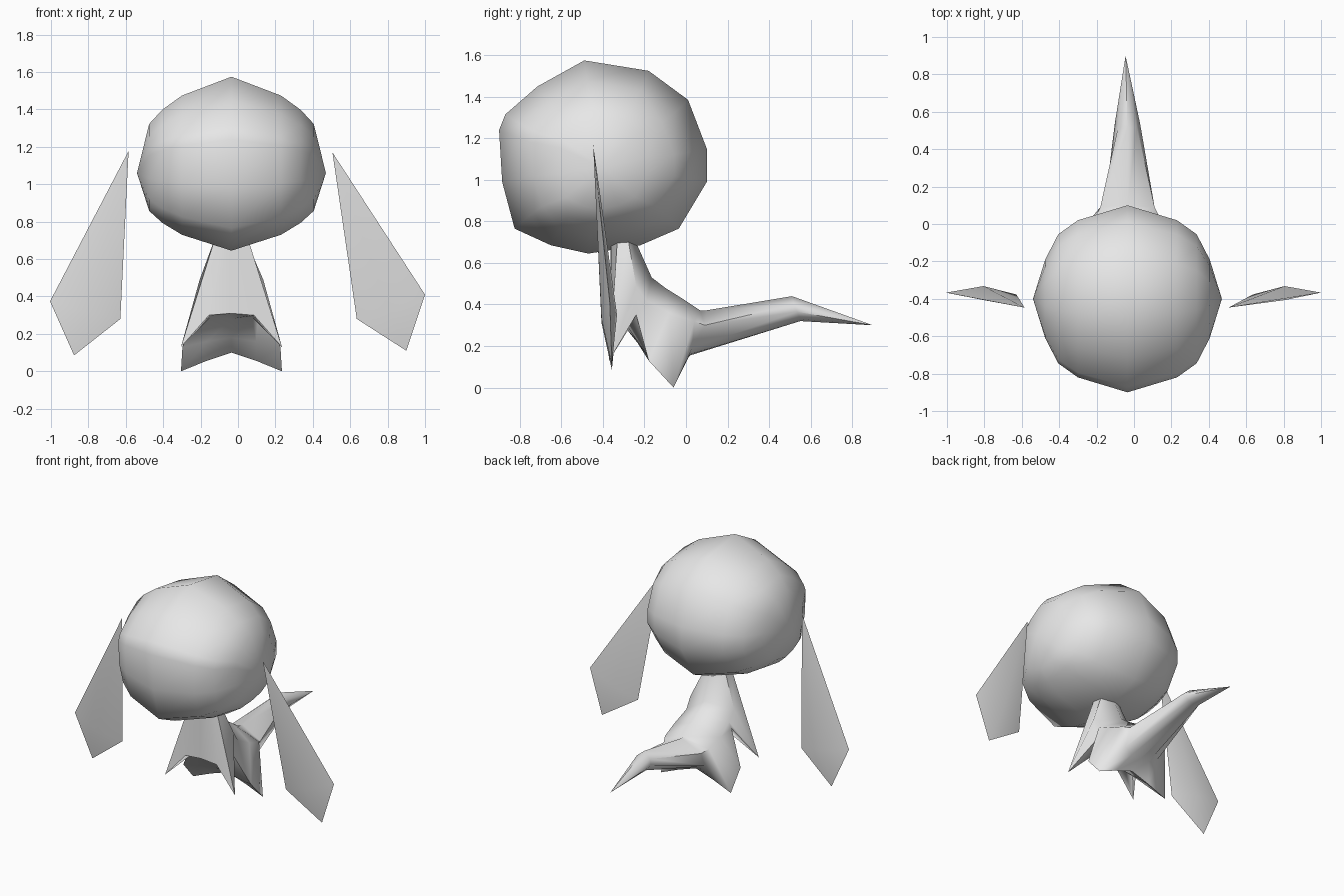
import bpy, bmesh, math

if "Cube" in bpy.data.objects:
    bpy.data.objects.remove(bpy.data.objects["Cube"], do_unlink=True)

CX = -0.035  # symmetry plane of head and body

grey = bpy.data.materials.new("plain_grey")
grey.use_nodes = True
grey.diffuse_color = (0.8, 0.8, 0.8, 1)
grey.node_tree.nodes["Principled BSDF"].inputs["Base Color"].default_value = (0.8, 0.8, 0.8, 1)


def make(name, verts, faces, angle):
    """Mesh object with consistent normals, smooth except at sharp edges."""
    me = bpy.data.meshes.new(name)
    me.from_pydata(verts, [], faces)
    bm = bmesh.new()
    bm.from_mesh(me)
    bmesh.ops.recalc_face_normals(bm, faces=bm.faces)
    bm.to_mesh(me)
    bm.free()
    me.materials.append(grey)
    ob = bpy.data.objects.new(name, me)
    bpy.context.collection.objects.link(ob)
    bpy.ops.object.select_all(action="DESELECT")
    ob.select_set(True)
    bpy.context.view_layer.objects.active = ob
    bpy.ops.object.shade_smooth_by_angle(angle=math.radians(angle))
    return ob


def loft(rings, start=None, end=None):
    """Join closed rings of equal size; each end is a point or a flat cap."""
    n = len(rings[0])
    verts = [v for r in rings for v in r]
    faces = []
    for k in range(len(rings) - 1):
        for i in range(n):
            j = (i + 1) % n
            faces.append((k * n + i, k * n + j, (k + 1) * n + j, (k + 1) * n + i))
    for base, tip in ((0, start), ((len(rings) - 1) * n, end)):
        if tip:
            verts.append(tip)
            faces += [(base + i, base + (i + 1) % n, len(verts) - 1) for i in range(n)]
        else:
            faces.append(tuple(base + i for i in range(n)))
    return verts, faces


# Head: side profile (y, z) shrinking towards each cheek
profile = [(-0.49, 1.575), (-0.18, 1.525), (0.01, 1.385), (0.10, 1.15), (0.10, 0.99),
           (-0.035, 0.765), (-0.22, 0.685), (-0.47, 0.645), (-0.65, 0.685),
           (-0.825, 0.765), (-0.885, 0.99), (-0.90, 1.24), (-0.87, 1.315), (-0.715, 1.45)]
half = [(0.265, 0.84, 0.80), (0.37, 0.69, 0.65), (0.44, 0.42, 0.50)]  # x, y scale, z scale
steps = [(-x, a, b) for x, a, b in reversed(half)] + [(0, 1, 1)] + half
rings = [[(CX + x, -0.40 + (y + 0.40) * a, 1.07 + (z - 1.07) * b) for y, z in profile]
         for x, a, b in steps]
make("head", *loft(rings, (CX - 0.505, -0.40, 1.06), (CX + 0.505, -0.40, 1.06)), 80)

# Body: half sections (back, side, limb, inner, belly) from neck to tail
sections = [
    # neck
    [(0, -0.25, 0.72), (0.07, -0.28, 0.72), (0.085, -0.33, 0.72), (0.05, -0.36, 0.72), (0, -0.365, 0.72)],
    # shoulders, with the limb point pulled down into an arm
    [(0, -0.165, 0.53), (0.17, -0.24, 0.49), (0.27, -0.37, 0.13), (0.12, -0.36, 0.30), (0, -0.36, 0.31)],
    # waist
    [(0, -0.10, 0.48), (0.165, -0.19, 0.42), (0.15, -0.24, 0.35), (0.11, -0.28, 0.29), (0, -0.285, 0.28)],
    # thighs
    [(0, -0.02, 0.43), (0.18, -0.08, 0.36), (0.262, -0.18, 0.13), (0.13, -0.19, 0.16), (0, -0.19, 0.18)],
    # hips, with the limb point pulled down into a foot
    [(0, 0.07, 0.37), (0.17, 0.04, 0.32), (0.27, -0.06, 0.0), (0.135, -0.06, 0.055), (0, -0.06, 0.10)],
    # tail base
    [(0, 0.10, 0.372), (0.145, 0.09, 0.30), (0.13, 0.03, 0.19), (0.07, 0.02, 0.16), (0, 0.02, 0.155)],
    # tail bend
    [(0, 0.51, 0.44), (0.05, 0.52, 0.40), (0.068, 0.535, 0.365), (0.04, 0.55, 0.33), (0, 0.55, 0.32)],
]
rings = [[(CX + x, y, z) for x, y, z in s] + [(CX - x, y, z) for x, y, z in s[3:0:-1]]
         for s in sections]
make("body_and_tail", *loft(rings, None, (-0.045, 0.90, 0.30)), 60)

# Ears: four-point blades with a ridge in front and behind, offsets from the top point
rim = [(0, 0, 0), (0.495, 0.08, -0.76), (0.395, 0.09, -1.06), (0.13, 0.07, -0.89)]
ridges = [(0.30, 0.04, -0.84), (0.30, 0.115, -0.82)]
fan = [(i, (i + 1) % 4, r) for r in (4, 5) for i in range(4)]


def ear(name, side, top, turn):
    c, s = math.cos(turn), math.sin(turn)
    verts = []
    for x, y, z in rim + ridges:
        x *= side
        verts.append((top[0] + x * c - z * s, top[1] + y, top[2] + x * s + z * c))
    make(name, verts, fan, 60)


ear("left_ear", 1, (0.505, -0.447, 1.17), 0)
ear("right_ear", -1, (-0.585, -0.447, 1.178), math.radians(5.5))
